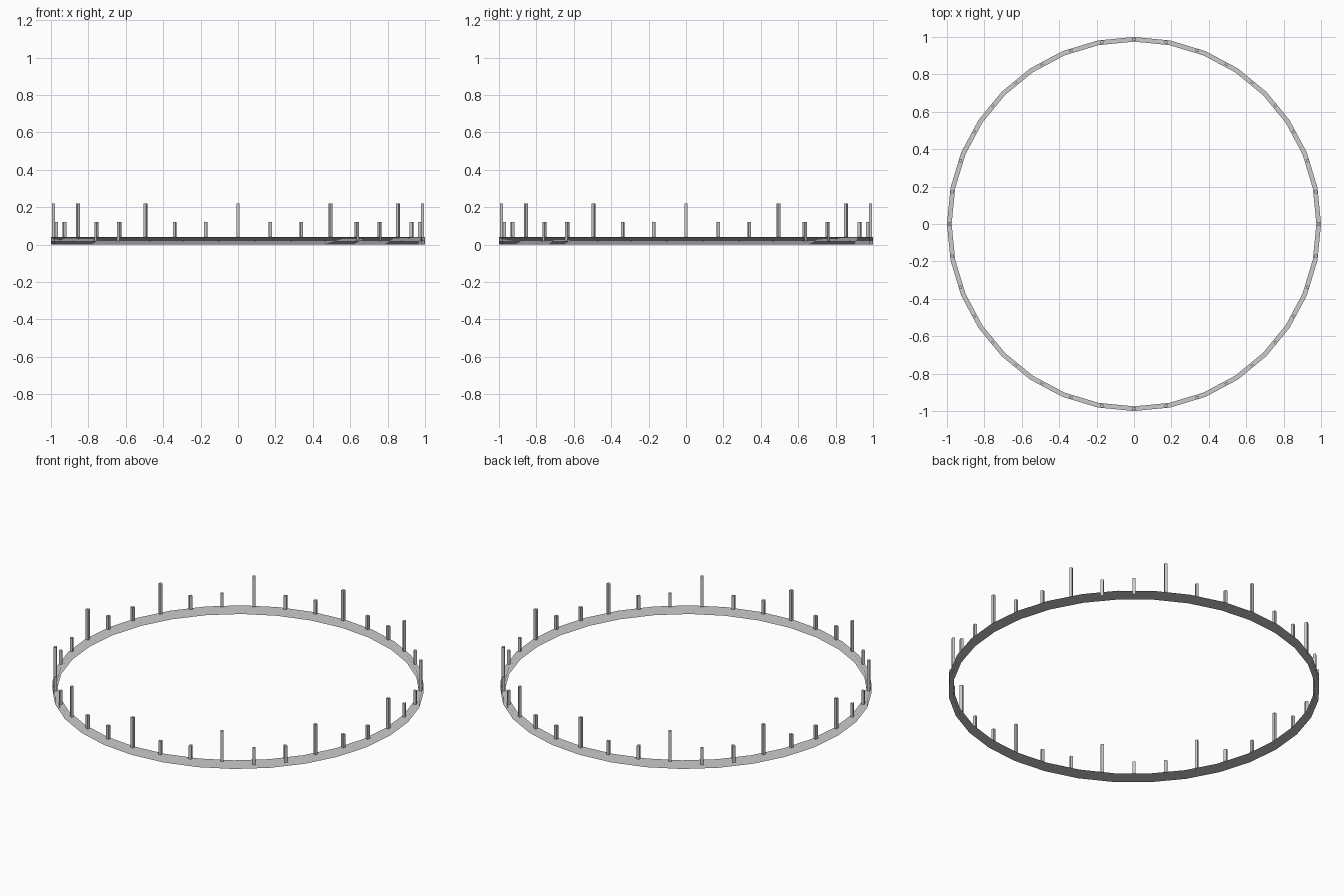
import bpy, bmesh, math

if "Cube" in bpy.data.objects:
    bpy.data.objects.remove(bpy.data.objects["Cube"])

def add_mesh(name, bm, smooth):
    bmesh.ops.recalc_face_normals(bm, faces=bm.faces[:])
    for f in bm.faces:
        f.smooth = smooth
    me = bpy.data.meshes.new(name)
    bm.to_mesh(me)
    bm.free()
    ob = bpy.data.objects.new(name, me)
    bpy.context.collection.objects.link(ob)
    return ob

# base ring: rectangular section swept round 32 steps
N = 32
profile = [(1.0, 0.0), (1.0, 0.04), (0.975, 0.04), (0.975, 0.0)]
bm = bmesh.new()
rings = []
for i in range(N):
    a = 2 * math.pi * i / N
    rings.append([bm.verts.new((r * math.cos(a), r * math.sin(a), z)) for r, z in profile])
for i in range(N):
    p, q = rings[i], rings[(i + 1) % N]
    for j in range(4):
        k = (j + 1) % 4
        bm.faces.new((p[j], q[j], q[k], p[k]))
ring = add_mesh("base_ring", bm, True)
# shading of the ring follows its flat top and bottom
ring.data.normals_split_custom_set_from_vertices(
    [(0, 0, 1 if v.co.z > 0.02 else -1) for v in ring.data.vertices])

# upright pegs every 10 degrees, every third one tall
for i in range(36):
    tall = i % 3 == 0
    z0, z1 = 0.02, 0.22 if tall else 0.12
    bm = bmesh.new()
    bmesh.ops.create_cube(bm, size=1)
    for v in bm.verts:
        v.co.x *= 0.016
        v.co.y *= 0.016
        v.co.z = z0 if v.co.z < 0 else z1
    ob = add_mesh("tall_peg" if tall else "short_peg", bm, False)
    a = math.radians(10 * i)
    ob.location = (0.9875 * math.cos(a), 0.9875 * math.sin(a), 0)
    ob.rotation_euler.z = a
